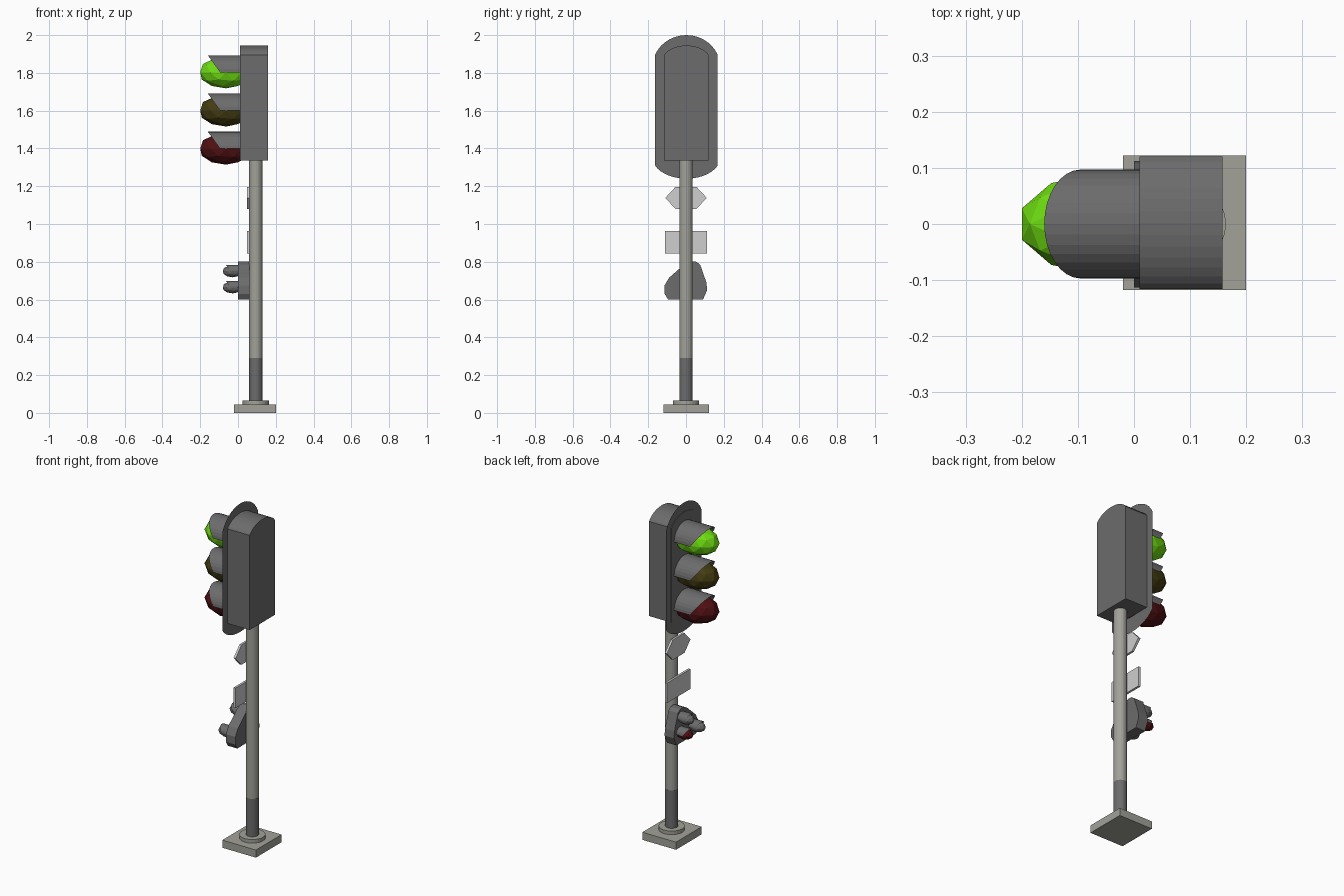
import bpy, bmesh, math
from mathutils import Matrix

old = bpy.data.objects.get("Cube")
if old:
    bpy.data.objects.remove(old, do_unlink=True)


def material(name, r, g, b):
    m = bpy.data.materials.new(name)
    m.use_nodes = True
    m.diffuse_color = (r, g, b, 1)
    m.node_tree.nodes["Principled BSDF"].inputs["Base Color"].default_value = (r, g, b, 1)
    return m


DARK = material("dark grey", .15, .15, .15)
STEEL = material("warm steel grey", .36, .36, .32)
PALE = material("pale grey", .62, .62, .62)
GREEN = material("bright green", .156, .72, .006)
AMBER = material("unlit amber", .058, .045, .006)
RED = material("unlit red", .08, .005, .006)

POLE_X = .094


def finish(name, bm, mat):
    bmesh.ops.recalc_face_normals(bm, faces=bm.faces)
    mesh = bpy.data.meshes.new(name)
    bm.to_mesh(mesh)
    bm.free()
    mesh.materials.append(mat)
    ob = bpy.data.objects.new(name, mesh)
    bpy.context.collection.objects.link(ob)
    return ob


def plate(name, outline, x, depth, mat):
    """Outline in y, z, extruded along +x; zero depth gives a thin sheet."""
    bm = bmesh.new()
    face = bm.faces.new([bm.verts.new((x, y, z)) for y, z in outline])
    if depth:
        ext = bmesh.ops.extrude_face_region(bm, geom=[face], use_keep_orig=True)
        top = [v for v in ext["geom"] if isinstance(v, bmesh.types.BMVert)]
        bmesh.ops.translate(bm, verts=top, vec=(depth, 0, 0))
    return finish(name, bm, mat)


def cylinder(name, radius, z0, z1, mat, sides=20):
    bm = bmesh.new()
    bmesh.ops.create_cone(bm, cap_ends=True, segments=sides, radius1=radius, radius2=radius,
                          depth=z1 - z0, matrix=Matrix.Translation((POLE_X, 0, (z0 + z1) / 2)))
    return finish(name, bm, mat)


def arch(half, z, rise, start=22, steps=14):
    """Shallow arc of the given half width and rise, from +y to -y."""
    a0 = math.radians(start)
    pts = []
    for i in range(steps + 1):
        a = a0 + (math.pi - 2 * a0) * i / steps
        pts.append((.002 + half * math.cos(a) / math.cos(a0),
                    z + rise * (math.sin(a) - math.sin(a0)) / (1 - math.sin(a0))))
    return pts


def lamp(name, x, y, z, s, mat):
    """Faceted lens under a slanted half-round visor."""
    bm = bmesh.new()
    bmesh.ops.create_icosphere(bm, subdivisions=2, radius=1)
    bmesh.ops.scale(bm, verts=bm.verts, vec=(.144 * s, .09 * s, .085 * s))
    bmesh.ops.translate(bm, verts=bm.verts, vec=(x - .073 * s, y, z))
    finish(name + "_lens", bm, mat)

    bm = bmesh.new()
    rows = []
    for i in range(17):
        a = math.pi * i / 16
        py, pz = y + .097 * s * math.cos(a), z + .09 * s * math.sin(a)
        tip = x - (.105 + .065 * math.sin(a)) * s
        rows.append((bm.verts.new((x, py, pz)), bm.verts.new((tip, py, pz))))
    for (a, b), (c, d) in zip(rows, rows[1:]):
        bm.faces.new((a, b, d, c))
    finish(name + "_visor", bm, DARK)


# Base, flange and pole
plate("base_plate", [(-.118, 0), (.122, 0), (.122, .045), (-.118, .045)], -.02, .22, STEEL)
cylinder("flange", .07, .045, .066, STEEL, 24)
cylinder("pole_sleeve", .0352, .066, .29, DARK)
cylinder("pole", .035, .29, 1.34, STEEL)

# Main signal housing and its thin backing board
plate("signal_housing", [(-.116, 1.335), (.12, 1.335)] + arch(.118, 1.895, .05), .01, .148, DARK)
lower = [(y, 3.205 - z) for y, z in arch(.166, 1.895, .07)]
plate("backing_board", arch(.166, 1.895, .105) + lower[::-1], .013, 0, DARK)

# Main lamps, top to bottom
for i, (label, mat) in enumerate((("green", GREEN), ("amber", AMBER), ("red", RED))):
    lamp(label + "_lamp", .01, 0, 1.803 - .202 * i, 1, mat)

# Pole signs
plate("hexagonal_sign", [(-.11, 1.138), (-.055, 1.08), (.055, 1.08),
                         (.11, 1.138), (.055, 1.197), (-.055, 1.197)], .048, .013, PALE)
plate("rectangular_sign", [(-.11, .845), (.11, .845), (.11, .963), (-.11, .963)], .048, .013, PALE)

# Small three-lamp signal
plate("small_signal_box", [(-.095, .6), (.09, .6), (.112, .65), (.108, .69), (.075, .785),
                           (.055, .8), (.025, .802), (-.01, .785), (-.09, .715),
                           (-.113, .675), (-.113, .63)], 0, .062, DARK)
lamp("small_upper", 0, .045, .75, .38, DARK)
lamp("small_right", 0, -.06, .665, .38, DARK)
lamp("small_left", 0, .055, .665, .38, RED)
